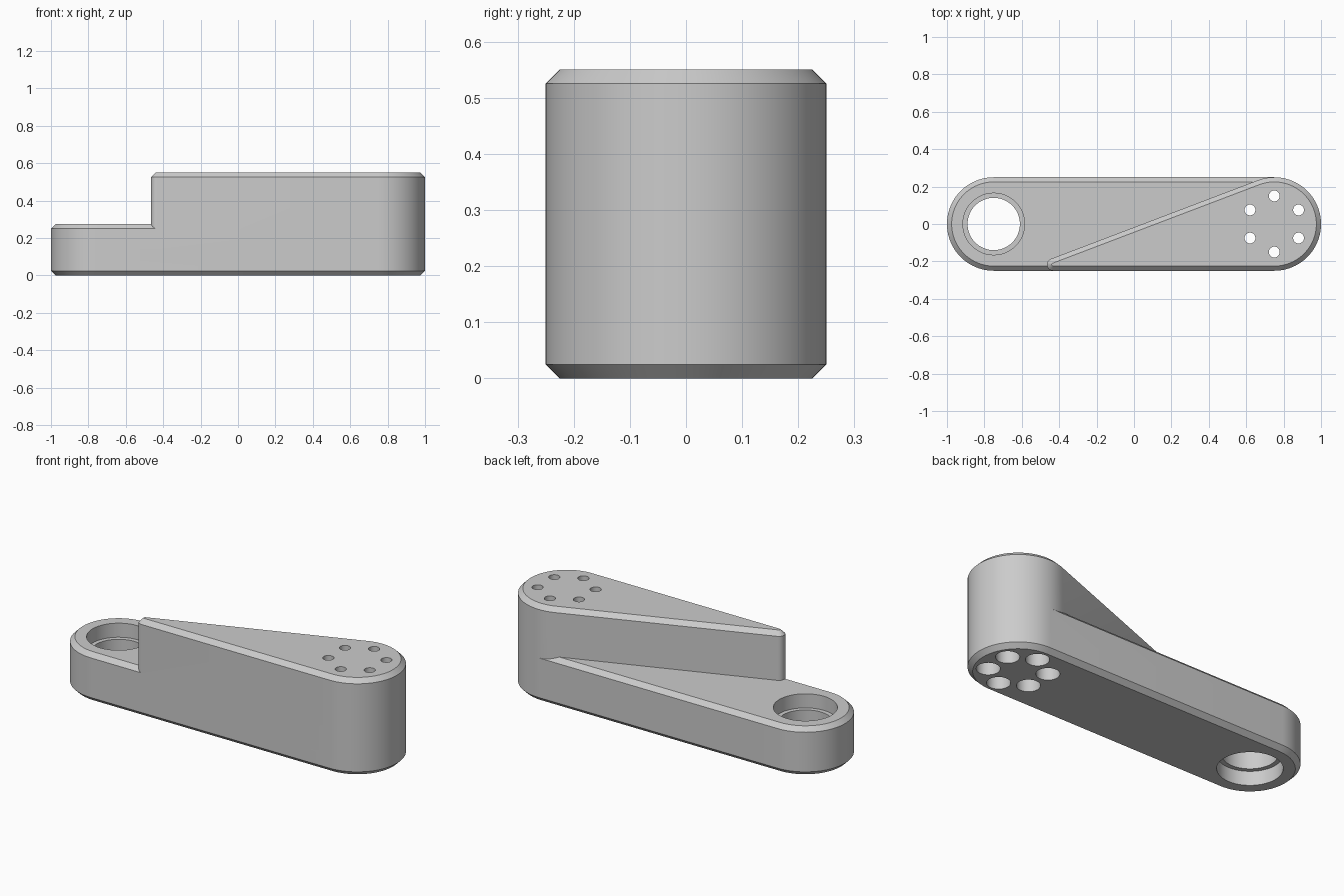
import bpy, bmesh, math

if "Cube" in bpy.data.objects:
    bpy.data.objects.remove(bpy.data.objects["Cube"])

grey = bpy.data.materials.new("plain grey")
grey.use_nodes = True
colour = (0.6, 0.6, 0.6, 1)
grey.diffuse_color = colour
grey.node_tree.nodes["Principled BSDF"].inputs["Base Color"].default_value = colour

END, RADIUS, CHAMFER = 0.75, 0.25, 0.025
LOW, HIGH = 0.275, 0.55


def outline(arcs, inset):
    """Points along rounded ends joined by straight sides."""
    points = []
    for x, y, radius, start, stop, steps in arcs:
        for i in range(steps + 1):
            a = math.radians(start + (stop - start) * i / steps)
            r = radius - inset
            points.append((x + r * math.cos(a), y + r * math.sin(a)))
    return points


def loft(name, rings):
    """Closed solid through a stack of (points, z) rings."""
    bm = bmesh.new()
    loops = [[bm.verts.new((x, y, z)) for x, y in pts] for pts, z in rings]
    for low, high in zip(loops, loops[1:]):
        for i in range(len(low)):
            j = (i + 1) % len(low)
            bm.faces.new((low[i], low[j], high[j], high[i]))
    bm.faces.new(loops[0][::-1])
    bm.faces.new(loops[-1])
    bmesh.ops.remove_doubles(bm, verts=bm.verts, dist=1e-6)
    bmesh.ops.recalc_face_normals(bm, faces=bm.faces)
    mesh = bpy.data.meshes.new(name)
    bm.to_mesh(mesh)
    bm.free()
    mesh.materials.append(grey)
    obj = bpy.data.objects.new(name, mesh)
    bpy.context.collection.objects.link(obj)
    return obj


def combine(target, other, operation):
    """Apply a boolean and drop the helper object."""
    mod = target.modifiers.new(operation, "BOOLEAN")
    mod.operation, mod.solver, mod.object = operation, "EXACT", other
    bpy.context.view_layer.objects.active = target
    bpy.ops.object.modifier_apply(modifier=mod.name)
    bpy.data.objects.remove(other)


def bore(x, y, steps):
    """Stepped round cutter from (radius, z) pairs."""
    n = 48
    rings = [([(x + r * math.cos(math.tau * i / n), y + r * math.sin(math.tau * i / n))
               for i in range(n)], z) for r, z in steps]
    return loft("bore_cutter", rings)


# Low bar with rounded ends
bar = [(END, 0, RADIUS, -90, 90, 40), (-END, 0, RADIUS, 90, 270, 40)]
arm = loft("link_arm", [(outline(bar, CHAMFER), 0), (outline(bar, 0), CHAMFER),
                        (outline(bar, 0), LOW - CHAMFER), (outline(bar, CHAMFER), LOW)])

# Raised wedge narrowing to a small rounded tip
tip_x, tip_y, tip_r = -0.432, -0.217, 0.033
tangent = 90 + 2 * math.degrees(math.atan2(-tip_y, END - tip_x))
wedge = [(END, 0, RADIUS, -90, 90, 40), (END, 0, RADIUS, 90, tangent, 5),
         (tip_x, tip_y, tip_r, tangent, 270, 16)]
raised = loft("raised_wedge", [(outline(wedge, 0), 0.1), (outline(wedge, 0), HIGH - CHAMFER),
                               (outline(wedge, CHAMFER), HIGH)])
combine(arm, raised, "UNION")

# Large bore with a recess on both faces
seat = 0.08
combine(arm, bore(-END, 0, [(0.165, -0.1), (0.165, seat), (0.14, seat), (0.14, LOW - seat),
                            (0.165, LOW - seat), (0.165, LOW + 0.1)]), "DIFFERENCE")

# Ring of six bolt holes, recessed from below
for k in range(6):
    a = math.radians(30 + 60 * k)
    combine(arm, bore(END + 0.15 * math.cos(a), 0.15 * math.sin(a),
                      [(0.06, -0.1), (0.06, LOW), (0.029, LOW), (0.029, HIGH + 0.1)]), "DIFFERENCE")

bpy.ops.object.select_all(action="DESELECT")
arm.select_set(True)
bpy.context.view_layer.objects.active = arm
bpy.ops.object.shade_smooth_by_angle(angle=math.radians(30))
